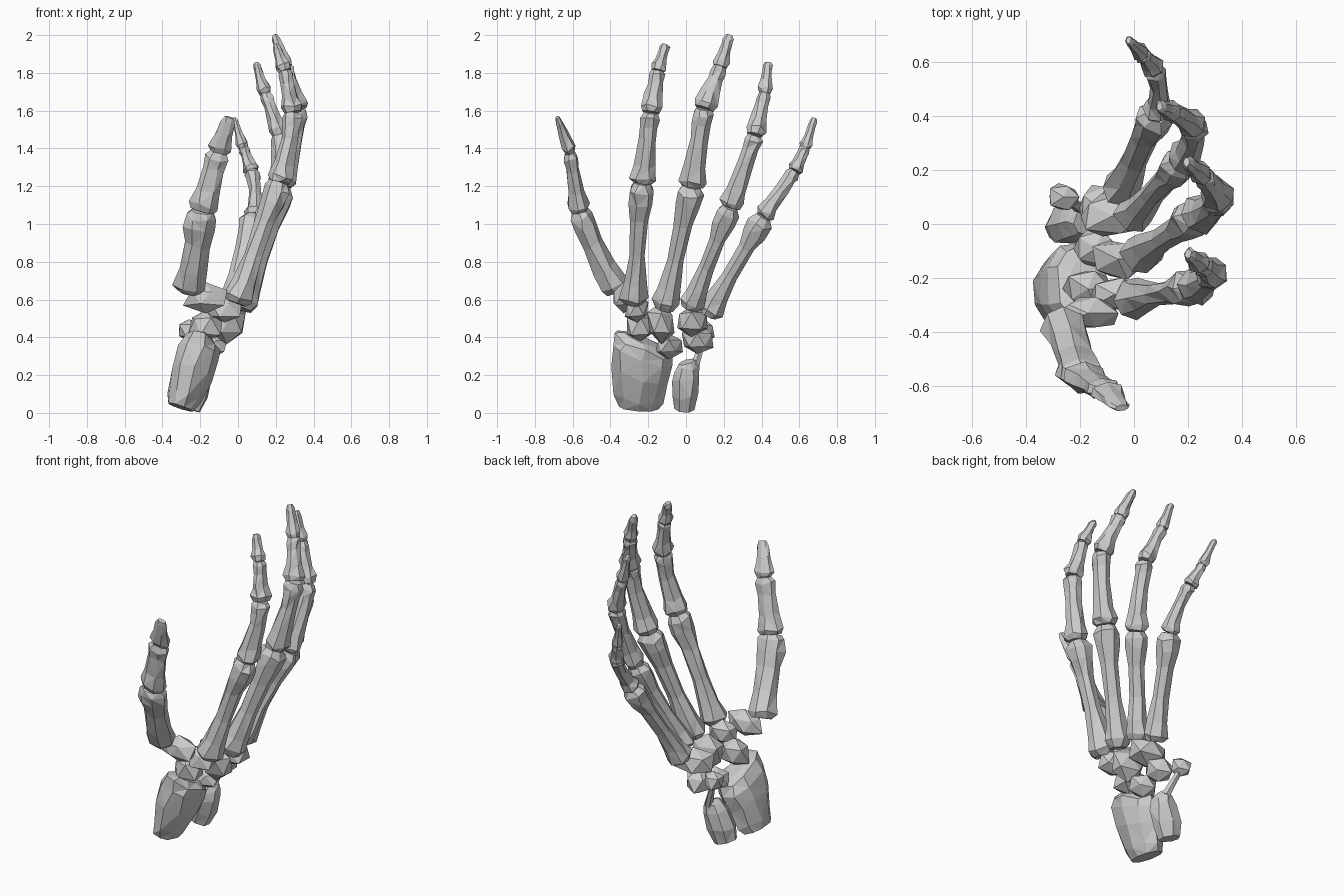
import bpy, bmesh, math, random
from mathutils import Vector

if "Cube" in bpy.data.objects:
    bpy.data.objects.remove(bpy.data.objects["Cube"])

random.seed(4)


def finish(bm, name):
    bmesh.ops.triangulate(bm, faces=bm.faces[:])
    bmesh.ops.recalc_face_normals(bm, faces=bm.faces[:])
    me = bpy.data.meshes.new(name)
    bm.to_mesh(me)
    bm.free()
    ob = bpy.data.objects.new(name, me)
    bpy.context.collection.objects.link(ob)
    return ob


def bone(name, a, b, stations, side=(0, 1, 0), scale=1.0, bow=0.0, slant=0.0, sides=7, jit=0.09):
    """Faceted shaft from a to b; stations are (t, half width, half depth)."""
    a, b = Vector(a), Vector(b)
    axis = (b - a).normalized()
    s = Vector(side)
    s = (s - axis * s.dot(axis)).normalized()
    d = s.cross(axis)
    bm = bmesh.new()
    rings = []
    for n, (t, w, h) in enumerate(stations):
        c = a.lerp(b, t) + d * bow * math.sin(math.pi * t)
        inner = 0 < n < len(stations) - 1
        ring = []
        for i in range(sides):
            ang = 2 * math.pi * (i + 0.25 + random.uniform(-.15, .15)) / sides
            k = scale * random.uniform(1 - jit, 1 + jit)
            off = s * (w * k * math.cos(ang)) + d * (h * k * math.sin(ang))
            p = c + off
            if inner:  # uneven ring heights break up the straight bands
                p += axis * random.uniform(-.012, .012)
            p.z = max(0, p.z - slant * t * off.dot(s))
            ring.append(bm.verts.new(p))
        rings.append(ring)
    for r0, r1 in zip(rings, rings[1:]):
        for i in range(sides):
            j = (i + 1) % sides
            bm.faces.new((r0[i], r0[j], r1[j], r1[i]))
    bm.faces.new(rings[0])
    bm.faces.new(rings[-1])
    return finish(bm, name)


def pebble(name, pos, size):
    """Irregular faceted wrist bone."""
    bm = bmesh.new()
    bmesh.ops.create_icosphere(bm, subdivisions=1, radius=1.14)
    for v in bm.verts:
        k = random.uniform(0.82, 1.15)
        v.co = Vector(p + c * r * k for p, c, r in zip(pos, v.co, size))
    return finish(bm, name)


# Shaft profiles: flared ends and narrow middles
META = [(0, .05, .055), (.05, .074, .08), (.17, .062, .064), (.4, .045, .05),
        (.68, .047, .053), (.84, .066, .07), (.94, .069, .077), (1, .045, .05)]
PROX = [(0, .056, .054), (.08, .075, .07), (.25, .058, .056), (.6, .05, .046),
        (.82, .051, .05), (.93, .056, .058), (1, .04, .042)]
MIDDLE = [(0, .048, .046), (.12, .062, .06), (.38, .05, .044), (.72, .042, .036),
          (.9, .043, .042), (1, .034, .032)]
DISTAL = [(0, .034, .034), (.15, .045, .044), (.45, .03, .03), (.75, .028, .024), (.88, .029, .023), (1, .018, .013)]

# Four fingers: joint points from palm base to tip, then size factors
fingers = {
    "index": ([(-.01, -.28, .58), (.22, -.232, 1.22), (.29, -.187, 1.59), (.25, -.15, 1.81), (.2, -.11, 1.95)], 1.0, .97),
    "middle": ([(.02, -.115, .55), (.235, .03, 1.2), (.318, .095, 1.61), (.255, .18, 1.83), (.195, .23, 2.0)], 1.03, 1.03),
    "ring": ([(-.01, .02, .555), (.18, .235, 1.09), (.225, .365, 1.47), (.145, .415, 1.69), (.095, .435, 1.855)], .92, .9),
    "little": ([(-.055, .115, .52), (.085, .41, 1.04), (.075, .575, 1.28), (.03, .63, 1.4), (-.02, .68, 1.56)], .95, .75),
}
for name, (pts, mscale, pscale) in fingers.items():
    for part, prof, p, q in zip(("metacarpal", "proximal_bone", "middle_bone", "fingertip_bone"),
                                (META, PROX, MIDDLE, DISTAL), pts, pts[1:]):
        bone(f"{name}_{part}", p, q, prof, scale=mscale if prof is META else pscale,
             bow=.012 if prof is PROX else 0)

# Thumb, turned so its broad side faces the front
thumb = [(-.26, -.365, .645), (-.19, -.565, 1.07), (-.105, -.615, 1.38), (-.045, -.68, 1.565)]
T_META = [(0, .065, .06), (.08, .088, .085), (.3, .076, .066), (.6, .074, .056),
          (.82, .088, .064), (.93, .084, .06), (1, .062, .045)]
T_PROX = [(0, .065, .045), (.1, .082, .062), (.35, .066, .044), (.7, .058, .036), (.9, .064, .04), (1, .045, .028)]
T_DIST = [(0, .045, .028), (.15, .064, .038), (.5, .044, .028), (.85, .038, .02), (1, .028, .012)]
for part, prof, p, q, bow in zip(("metacarpal", "proximal_bone", "tip_bone"),
                                 (T_META, T_PROX, T_DIST), thumb, thumb[1:], (.015, 0, 0)):
    bone("thumb_" + part, p, q, prof, side=(1, 0, 0), bow=bow)

# Wrist bones: position and half sizes
wrist = {
    "thumb_base_wrist_bone": ((-.17, -.33, .61), (.105, .065, .072)),
    "index_base_wrist_bone": ((-.07, -.26, .55), (.085, .06, .07)),
    "central_wrist_bone": ((-.06, -.13, .475), (.1, .07, .1)),
    "hooked_wrist_bone": ((-.08, .03, .49), (.11, .078, .078)),
    "outer_wrist_bone": ((-.17, -.24, .46), (.085, .075, .085)),
    "crescent_wrist_bone": ((-.14, -.09, .355), (.08, .07, .06)),
    "inner_wrist_bone": ((-.13, .06, .385), (.072, .078, .07)),
    "pea_wrist_bone": ((-.26, .1, .435), (.056, .048, .06)),
}
for name, (pos, size) in wrist.items():
    pebble(name, pos, size)
bone("pea_bone_link", (-.19, .05, .25), (-.255, .1, .42), [(0, .025, .025), (1, .016, .016)], sides=5)

# Cut ends of the two forearm bones
bone("forearm_large_bone", (-.305, -.255, .03), (-.185, -.225, .385),
     [(0, .11, .07), (.15, .13, .088), (.5, .155, .115), (.78, .168, .118), (.93, .155, .1), (1, .1, .06)],
     slant=.35, sides=9, jit=.06)
bone("forearm_small_bone", (-.27, -.005, .025), (-.185, .005, .27),
     [(0, .055, .07), (.3, .075, .085), (.7, .076, .08), (.9, .064, .06), (1, .045, .04)], slant=-.3)
